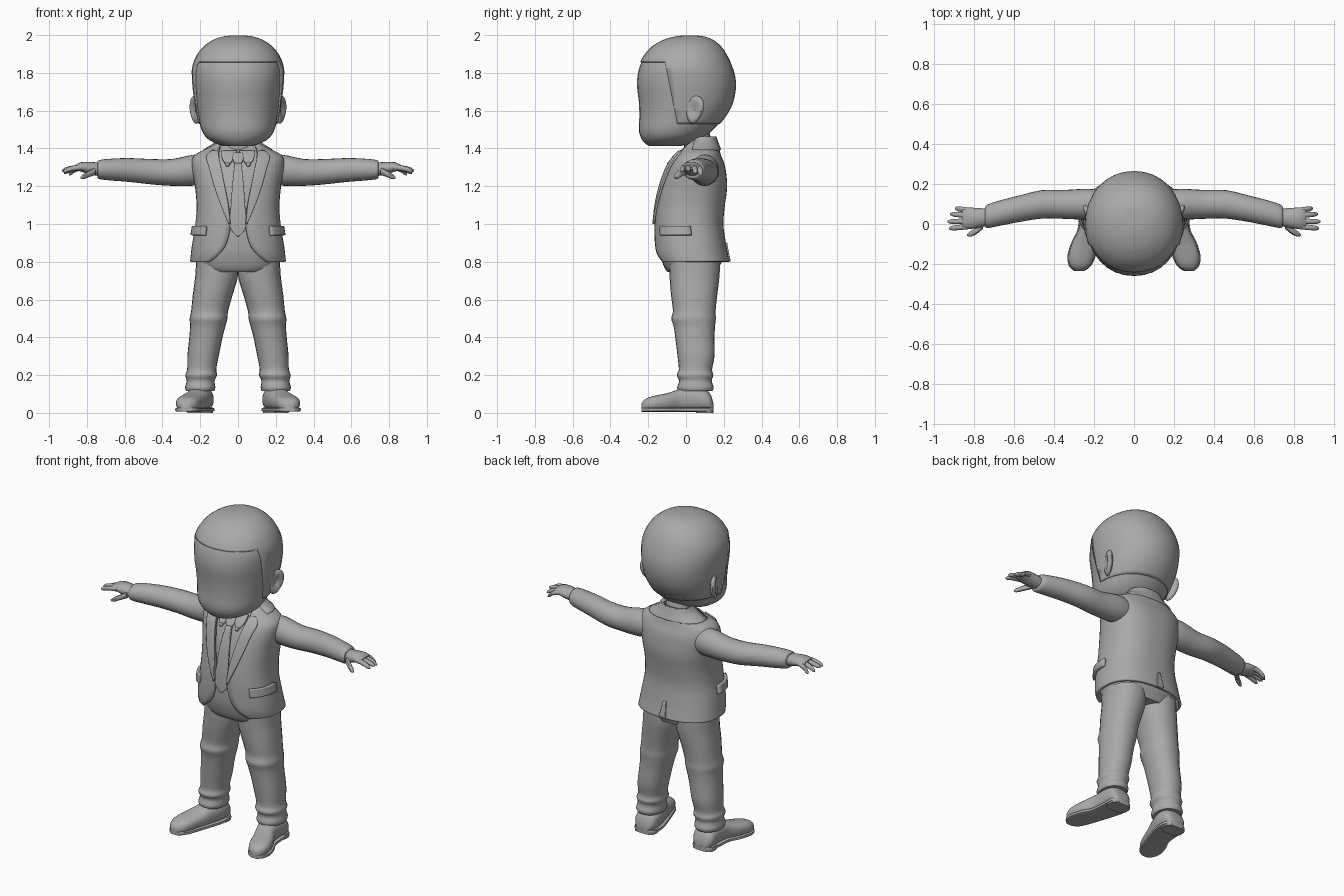
import bpy, bmesh
from math import sin, cos, pi, asin, radians, copysign
from mathutils import Vector, Matrix

cube = bpy.data.objects.get("Cube")
if cube:
    bpy.data.objects.remove(cube, do_unlink=True)

grey = bpy.data.materials.new("plain_grey")
grey.use_nodes = True
grey.diffuse_color = (0.4, 0.4, 0.4, 1)
grey.node_tree.nodes["Principled BSDF"].inputs["Base Color"].default_value = grey.diffuse_color
parts = []


def finish(name, bm, thickness=0):
    bmesh.ops.recalc_face_normals(bm, faces=bm.faces)
    mesh = bpy.data.meshes.new(name)
    bm.to_mesh(mesh)
    bm.free()
    mesh.materials.append(grey)
    ob = bpy.data.objects.new(name, mesh)
    bpy.context.collection.objects.link(ob)
    if thickness:
        mod = ob.modifiers.new("thickness", "SOLIDIFY")
        mod.thickness, mod.offset = thickness, 0
    parts.append(ob)
    return ob


def dense(rows, k=3):
    """Smooth interpolation between cross-sections."""
    out = []
    for i in range(len(rows) - 1):
        p = [rows[max(i - 1, 0)], rows[i], rows[i + 1], rows[min(i + 2, len(rows) - 1)]]
        for j in range(k):
            t = j / k
            out.append(tuple(b + t / 2 * (c - a + t * (2 * a - 5 * b + 4 * c - d + t * (3 * (b - c) + d - a)))
                             for a, b, c, d in zip(*p)))
    return out + [rows[-1]]


def oval(axis, sec, ang, e=2.0):
    """Point on a section (position, centre u, centre v, radius u, radius v)."""
    t, cu, cv, ru, rv = sec[:5]
    s, c = sin(ang), -cos(ang)
    u = cu + ru * copysign(abs(s) ** (2 / e), s)
    v = cv + rv * copysign(abs(c) ** (2 / e), c)
    return Vector({"x": (t, u, v), "y": (u, t, v), "z": (u, v, t)}[axis])


def skin(bm, grid, loop):
    vs = [[bm.verts.new(p) for p in row] for row in grid]
    n = len(vs[0])
    for a, b in zip(vs, vs[1:]):
        for i in range(n if loop else n - 1):
            j = (i + 1) % n
            bm.faces.new((a[i], a[j], b[j], b[i]))
    return vs


def loft(name, axis, secs, side=1, n=24, e=2.0):
    bm = bmesh.new()
    vs = skin(bm, [[oval(axis, s, 2 * pi * i / n, e) for i in range(n)] for s in dense(secs)], True)
    bm.faces.new(vs[0])
    bm.faces.new(vs[-1])
    for v in bm.verts:
        v.co.x *= side
    return finish(name, bm)


def upright(rows, grow=0):
    """(z, half width, front y, back y, ...) to sections."""
    return [(z, 0, (f + b) / 2, w + grow, (b - f) / 2 + grow, *more) for z, w, f, b, *more in rows]


# Head and hair cap
HEAD = [(1.412, .07, -.19, -.04), (1.425, .115, -.215, .03), (1.455, .165, -.238, .09), (1.5, .194, -.25, .145),
        (1.57, .21, -.247, .205), (1.65, .224, -.25, .245), (1.75, .236, -.26, .258), (1.84, .234, -.243, .236),
        (1.92, .194, -.195, .195), (1.97, .133, -.125, .145), (1.993, .07, -.05, .09), (1.998, .02, 0, .04)]
loft("head", "z", upright(HEAD), n=32, e=2.1)
hair = loft("hair", "z", upright(HEAD, .007), n=32, e=2.1)
bm = bmesh.new()
bm.from_mesh(hair.data)
line_z, temple, slope = 1.858, Vector((0, -.11, 1.85)), Vector((0, 1, .2))
for co, no in (((0, 0, line_z), (0, 0, 1)), (temple, slope), ((0, 0, 1.53), (0, 0, 1))):
    bmesh.ops.bisect_plane(bm, geom=bm.verts[:] + bm.edges[:] + bm.faces[:], plane_co=co, plane_no=no)


def is_face(f):
    c = f.calc_center_median()
    return c.z < 1.53 or (c.z < line_z and (c - temple).dot(slope) < 0)


bmesh.ops.delete(bm, geom=[f for f in bm.faces if is_face(f)], context="FACES")
bm.to_mesh(hair.data)
bm.free()
mod = hair.modifiers.new("thickness", "SOLIDIFY")
mod.thickness = .01

# Torso surface, with the half width of the jacket opening last
TORSO = dense([(z, 0, y, w, r, g) for z, _, y, w, r, g in upright([
    (.8, .246, -.14, .222, .15), (.84, .242, -.155, .214, .1), (.9, .234, -.16, .203, .06), (1.0, .218, -.16, .19, .04),
    (1.1, .212, -.15, .198, .05), (1.2, .22, -.13, .21, .07), (1.3, .236, -.095, .2, .09), (1.355, .228, -.06, .18, .1),
    (1.395, .16, -.025, .168, .1), (1.43, .105, 0, .155, .09), (1.46, .085, .03, .145, .08)])], 4)
E = 2.4


def section(z):
    for a, b in zip(TORSO, TORSO[1:]):
        if z <= b[0]:
            t = (z - a[0]) / (b[0] - a[0])
            return [p + t * (q - p) for p, q in zip(a, b)]
    return TORSO[-1]


def angle(sec, x):
    return copysign(asin(min(abs(x) / sec[3], .95) ** (E / 2)), x)


def patch(name, rows, off, side=1, thick=.014, turn=False):
    """Thin panel following the torso; rows are (z, start, end)."""
    grid = []
    for z, a, b in dense(rows, 4):
        s = section(z)
        if not turn:
            a, b = angle(s, a), angle(s, b)
        s[3] += off
        s[4] += off
        grid.append([oval("z", s, a + (b - a) * i / 10, E) for i in range(11)])
    bm = bmesh.new()
    skin(bm, grid, False)
    for v in bm.verts:
        v.co.x *= side
    return finish(name, bm, thick)


# Jacket shell, open at the front
bm = bmesh.new()
grid = []
for s in TORSO:
    a = angle(s, s[5])
    grid.append([oval("z", s, a + (2 * pi - 2 * a) * i / 40, E) for i in range(41)])
skin(bm, grid, False)
finish("jacket", bm, .016)

# Shirt, neck, tie and collar
shirt = [(.745, 0, .035, .18, .13), (.77, 0, .03, .2, .145)]
shirt += [(z, 0, y, w - .018, r - .018) for z, _, y, w, r, _ in TORSO[3:-3:4]]
loft("shirt", "z", shirt, n=32, e=E)
loft("neck", "z", [(1.36, 0, .07, .085, .08), (1.42, 0, .065, .082, .075), (1.5, 0, .05, .08, .07)])
patch("tie", [(z, -w, w) for z, w in ((.935, .004), (.985, .042), (1.1, .037), (1.2, .03), (1.32, .018))], 0)
patch("tie_knot", [(1.32, -.018, .018), (1.345, -.028, .028), (1.375, -.022, .022)], .003)
patch("jacket_collar", [(1.39, radians(75), radians(285)), (1.425, radians(70), radians(290)),
                        (1.46, radians(72), radians(288))], .01, turn=True)
patch("back_vent", [(.8, pi - .06, pi + .05), (.9, pi - .01, pi + .03)], .008, turn=True)

# Limbs, described on the model's left side
ARM = [(.15, .11, 1.285, .055, .068), (.23, .1, 1.285, .076, .082), (.35, .098, 1.273, .072, .071),
       (.46, .098, 1.277, .071, .067), (.58, .075, 1.286, .066, .063), (.68, .052, 1.288, .063, .057),
       (.735, .038, 1.288, .058, .05), (.745, .036, 1.288, .044, .038)]
HAND = [(.72, .035, 1.287, .04, .035), (.78, .03, 1.295, .05, .034), (.83, .028, 1.302, .053, .025),
        (.86, .025, 1.3, .045, .014)]
LEG = [(.115, .2, .05, .074, .09), (.135, .2, .05, .08, .097), (.17, .198, .05, .074, .086), (.2, .195, .048, .084, .097),
       (.23, .192, .05, .077, .088), (.3, .185, .053, .083, .098), (.4, .17, .047, .088, .104),
       (.46, .16, .044, .094, .11), (.5, .156, .04, .1, .118), (.54, .15, .044, .098, .113), (.62, .135, .043, .105, .122),
       (.72, .114, .045, .113, .132), (.8, .112, .045, .11, .135)]
SHOE = [(.145, .2, .035, .05), (.12, .2, .065, .11), (.05, .2, .07, .135), (-.03, .215, .063, .125), (-.09, .24, .068, .105),
        (-.16, .262, .066, .09), (-.21, .27, .05, .075), (-.235, .274, .02, .05)]

for side, label in ((1, "left_"), (-1, "right_")):
    loft(label + "sleeve", "x", ARM, side)
    loft(label + "hand", "x", HAND, side, n=16)
    for i, (y, tip_y, tip_x, drop) in enumerate(((.068, .078, .895, .04), (.042, .05, .92, .03),
                                                 (.014, .012, .932, .018), (-.012, -.022, .925, .022))):
        rows = []
        for t, r in ((0, .014), (.5, .014), (.85, .012), (1, .004)):
            rows.append((.82 + (tip_x - .82) * t, y + (tip_y - y) * t, 1.3 - drop * t * t, r, r))
        loft(f"{label}finger_{i + 1}", "x", rows, side, n=10)
    loft(label + "thumb", "x", [(.755, -.005, 1.28, .02, .02), (.79, -.035, 1.265, .018, .017),
                                (.82, -.05, 1.25, .014, .013), (.835, -.055, 1.245, .004, .004)], side, n=10)
    loft(label + "trouser_leg", "z", LEG, side, e=2.2)

    # Shoe upper, sole and heel
    loft(label + "shoe", "y", [(y, x, h / 2 + .006, w, h / 2 - .004) for y, x, w, h in SHOE], side, e=2.5)
    loft(label + "sole", "y", [(y, x, .017, w + .005, .011) for y, x, w, h in SHOE], side, n=20, e=5)
    loft(label + "heel", "z", [(0, .2, .1, .068, .046), (.028, .2, .1, .068, .046)], side, e=3)

    # Ear with a hollowed outer face
    bm = bmesh.new()
    bmesh.ops.create_uvsphere(bm, u_segments=20, v_segments=14, radius=1)
    for v in bm.verts:
        r = (v.co.y ** 2 + v.co.z ** 2) ** .5
        if v.co.x > 0 and r < .75:
            v.co.x -= 1.1 * (1 - r / .75)
        v.co = Vector((v.co.x * .022, v.co.y * (.05 + .012 * v.co.z), v.co.z * .075))
    bmesh.ops.rotate(bm, verts=bm.verts, matrix=Matrix.Rotation(radians(-25), 3, "Z") @ Matrix.Rotation(radians(-12), 3, "X"))
    for v in bm.verts:
        v.co += Vector((.226, .045, 1.605))
        v.co.x *= side
    finish(label + "ear", bm)

    # Lapel, shirt collar, pocket flap and collar button
    patch(label + "lapel", [(1.0, .038, .046), (1.1, .048, .085), (1.2, .066, .118), (1.3, .085, .145),
                            (1.355, .096, .158), (1.385, .098, .13)], .012, side)
    patch(label + "shirt_collar", [(1.31, .05, .06), (1.345, .025, .085), (1.385, .006, .09)], -.004, side)
    patch(label + "pocket_flap", [(.94, radians(42), radians(92)), (.965, radians(42), radians(92)),
                                  (.988, radians(42), radians(92))], .014, side, .022, True)
    bm = bmesh.new()
    s = section(1.315)
    spot = oval("z", s, angle(s, .055), E)
    bmesh.ops.create_uvsphere(bm, u_segments=12, v_segments=8, radius=.012,
                              matrix=Matrix.Translation((spot.x * side, spot.y - .004, spot.z)))
    finish(label + "collar_button", bm)

# Smooth shading with sharp edges kept
bpy.ops.object.select_all(action="DESELECT")
for ob in parts:
    ob.select_set(True)
bpy.context.view_layer.objects.active = parts[0]
bpy.ops.object.shade_smooth_by_angle(angle=radians(40))
